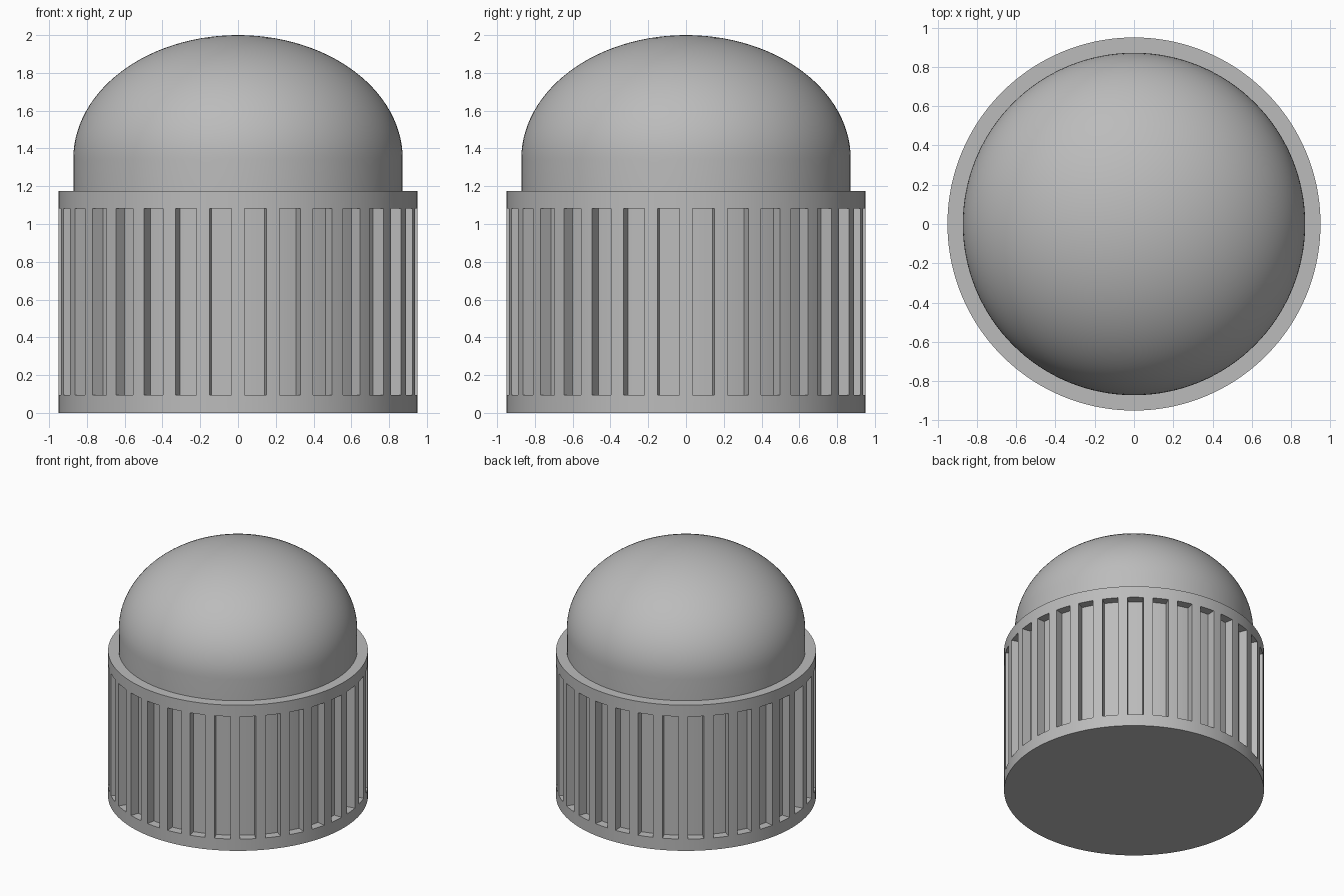
import bpy, bmesh, math
from math import sin, cos, pi

cube = bpy.data.objects.get("Cube")
if cube:
    bpy.data.objects.remove(cube, do_unlink=True)

SLOTS = 32
PITCH = 2 * pi / SLOTS
SLOT_ANGLE = math.radians(7.0)
SLOT_STEPS, RIB_STEPS = 4, 3
BODY_R, FLOOR_R, DOME_R = 0.95, 0.883, 0.872
LEVELS = [0, 0.095, 1.083, 1.175]
SPRING_Z, TOP_Z = 1.345, 2.0

grey = bpy.data.materials.new("mid grey")
grey.use_nodes = True
colour = (0.5, 0.5, 0.5, 1)
grey.diffuse_color = colour
grey.node_tree.nodes["Principled BSDF"].inputs["Base Color"].default_value = colour


def finish(bm, name):
    bmesh.ops.recalc_face_normals(bm, faces=bm.faces)
    mesh = bpy.data.meshes.new(name)
    bm.to_mesh(mesh)
    bm.free()
    obj = bpy.data.objects.new(name, mesh)
    bpy.context.collection.objects.link(obj)
    mesh.materials.append(grey)
    bpy.ops.object.select_all(action="DESELECT")
    obj.select_set(True)
    bpy.context.view_layer.objects.active = obj
    bpy.ops.object.shade_smooth_by_angle(angle=math.radians(30))


def bridge(bm, low, high):
    n = len(low)
    return [bm.faces.new((low[i], low[(i + 1) % n], high[(i + 1) % n], high[i]))
            for i in range(n)]


# Slotted drum: slot and rib columns alternate around the wall
angles = []
for s in range(SLOTS):
    start = -pi / 2 + (s + 0.5) * PITCH - SLOT_ANGLE / 2
    angles += [start + SLOT_ANGLE * k / SLOT_STEPS for k in range(SLOT_STEPS)]
    angles += [start + SLOT_ANGLE + (PITCH - SLOT_ANGLE) * k / RIB_STEPS
               for k in range(RIB_STEPS)]
bm = bmesh.new()
rings = [[bm.verts.new((BODY_R * cos(a), BODY_R * sin(a), z)) for a in angles]
         for z in LEVELS]
bands = [bridge(bm, a, b) for a, b in zip(rings, rings[1:])]
bm.faces.new(rings[0])
bm.faces.new(rings[-1])

# Sink the slot columns of the middle band towards the axis
slot_faces = [f for i, f in enumerate(bands[1])
              if i % (SLOT_STEPS + RIB_STEPS) < SLOT_STEPS]
result = bmesh.ops.extrude_face_region(bm, geom=slot_faces)
for v in result["geom"]:
    if isinstance(v, bmesh.types.BMVert):
        v.co.xy *= FLOOR_R / BODY_R
leftover = [f for f in slot_faces if f.is_valid]
if leftover:
    bmesh.ops.delete(bm, geom=leftover, context="FACES")
finish(bm, "slotted_drum")

# Dome: short straight wall under a flattened half ellipsoid
bm = bmesh.new()
SIDES, STEPS = 128, 28
profile = [(DOME_R, LEVELS[-1])]
for k in range(STEPS):
    t = pi / 2 * k / STEPS
    profile.append((DOME_R * cos(t), SPRING_Z + (TOP_Z - SPRING_Z) * sin(t)))
rings = [[bm.verts.new((r * cos(2 * pi * i / SIDES), r * sin(2 * pi * i / SIDES), z))
          for i in range(SIDES)] for r, z in profile]
for a, b in zip(rings, rings[1:]):
    bridge(bm, a, b)
tip = bm.verts.new((0, 0, TOP_Z))
for i in range(SIDES):
    bm.faces.new((rings[-1][i], rings[-1][(i + 1) % SIDES], tip))
bm.faces.new(rings[0])
finish(bm, "dome")
